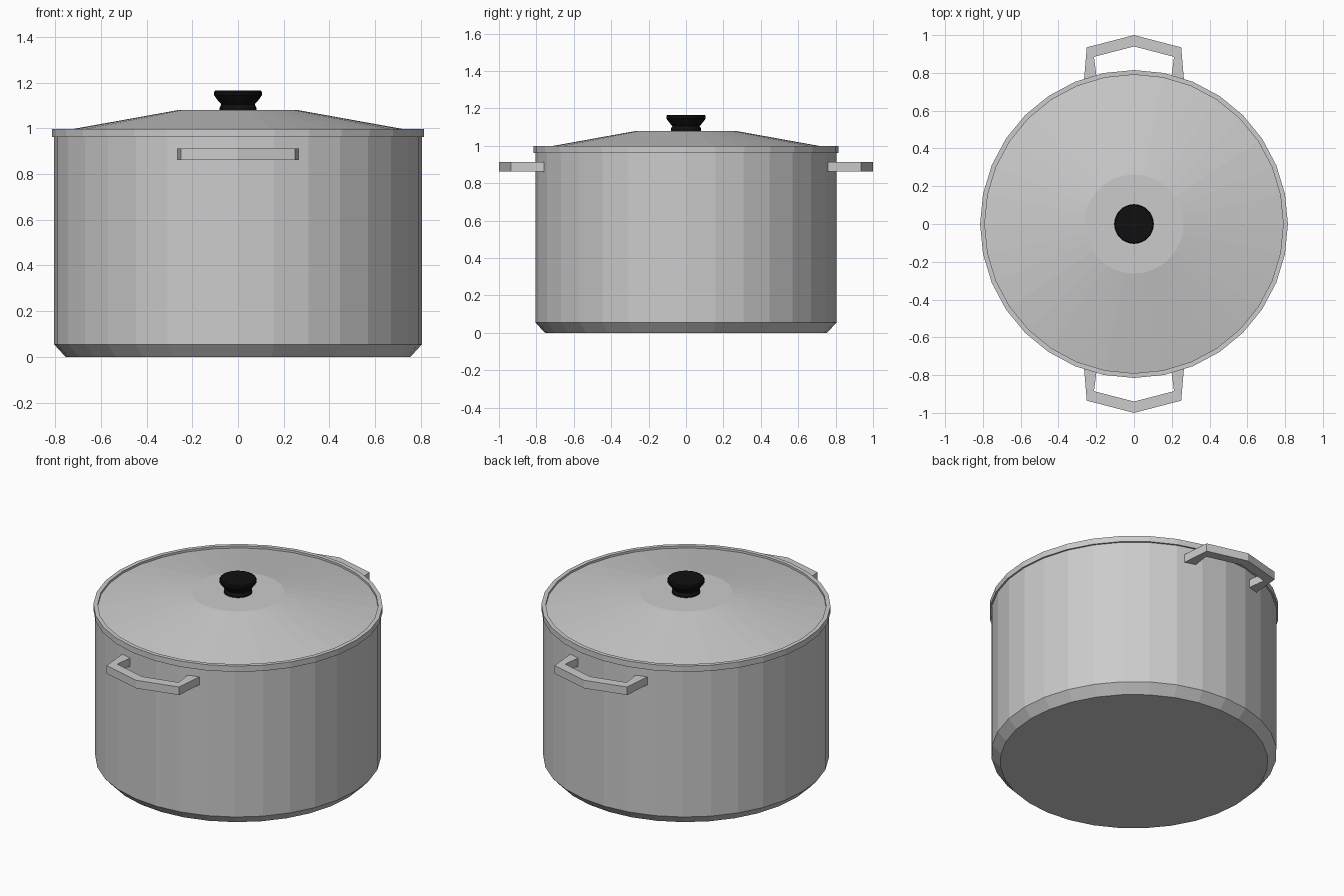
import bpy, bmesh
from math import cos, sin, pi

if "Cube" in bpy.data.objects:
    bpy.data.objects.remove(bpy.data.objects["Cube"])

SIDES = 32


def make_object(name, bm, material=None):
    bmesh.ops.recalc_face_normals(bm, faces=bm.faces)
    mesh = bpy.data.meshes.new(name)
    bm.to_mesh(mesh)
    bm.free()
    obj = bpy.data.objects.new(name, mesh)
    bpy.context.collection.objects.link(obj)
    if material:
        mesh.materials.append(material)
    return obj


def lathe(name, profile, material=None):
    """Turn (radius, z) points about z, capping both ends of the profile."""
    bm = bmesh.new()
    angles = [2 * pi * i / SIDES for i in range(SIDES)]
    rings = [[bm.verts.new((r * cos(a), r * sin(a), z)) for a in angles]
             for r, z in profile]
    for low, high in zip(rings, rings[1:]):
        for i in range(SIDES):
            j = (i + 1) % SIDES
            bm.faces.new((low[i], low[j], high[j], high[i]))
    bm.faces.new(rings[0])
    bm.faces.new(rings[-1])
    return make_object(name, bm, material)


black = bpy.data.materials.new("black_plastic")
black.diffuse_color = (0.005, 0.005, 0.005, 1)
black.use_nodes = True
black.node_tree.nodes["Principled BSDF"].inputs["Base Color"].default_value = black.diffuse_color

# Hollow pot: chamfered base, straight wall, overhanging rim, inner wall and floor
lathe("pot_body", [(0.755, 0), (0.805, 0.055), (0.805, 0.962), (0.815, 0.962),
                   (0.815, 0.998), (0.79, 0.998), (0.79, 0.06), (0.75, 0.02)])

# Lid sitting inside the rim: sloped shell with a flat crown
lathe("lid", [(0.26, 1.065), (0.79, 0.97), (0.79, 0.985), (0.262, 1.08)])

# Knob with a narrow neck and flared cap
lathe("lid_knob", [(0.08, 1.08), (0.08, 1.092), (0.073, 1.105), (0.088, 1.122),
                   (0.105, 1.145), (0.105, 1.158), (0.1, 1.165)], black)

# Side handles: angular bow extruded upwards, half outline mirrored across x
half_outer = [(0.265, 0.758), (0.25, 0.935)]
half_inner = [(0.212, 0.885), (0.198, 0.778)]
outline = (half_outer + [(0, 1.0)] + [(-x, y) for x, y in reversed(half_outer)]
           + [(-x, y) for x, y in reversed(half_inner)] + [(0, 0.94)] + half_inner)
for name, side in (("front_handle", -1), ("back_handle", 1)):
    bm = bmesh.new()
    n = len(outline)
    low = [bm.verts.new((x, side * y, 0.862)) for x, y in outline]
    high = [bm.verts.new((x, side * y, 0.912)) for x, y in outline]
    bm.faces.new(low)
    bm.faces.new(high)
    for i in range(n):
        j = (i + 1) % n
        bm.faces.new((low[i], low[j], high[j], high[i]))
    make_object(name, bm)
